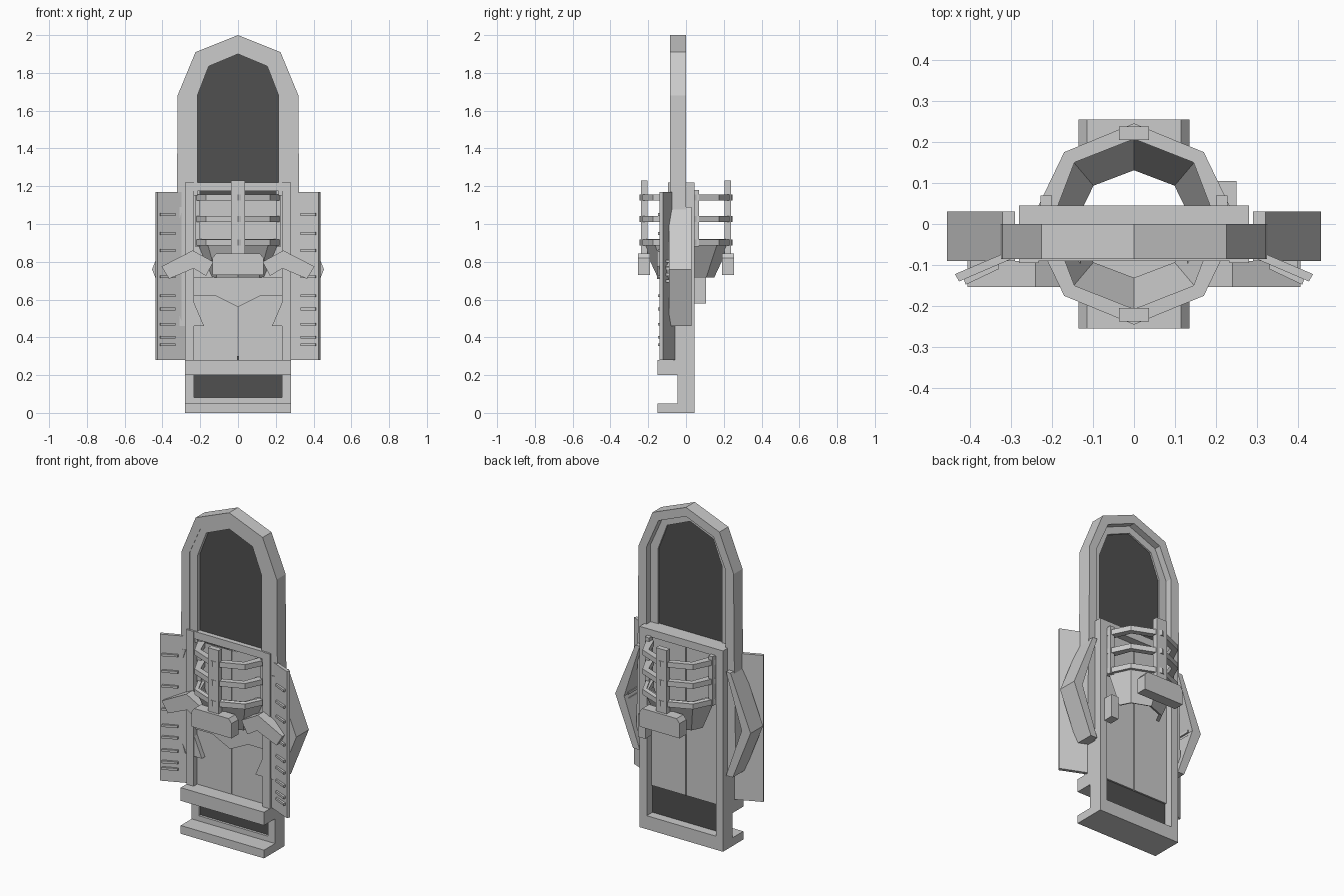
import bpy, bmesh
from mathutils import Vector

if "Cube" in bpy.data.objects:
    bpy.data.objects.remove(bpy.data.objects["Cube"])

dark = bpy.data.materials.new("dark_void")
dark.diffuse_color = (0.08, 0.08, 0.08, 1)
dark.use_nodes = True
dark.node_tree.nodes["Principled BSDF"].inputs["Base Color"].default_value = dark.diffuse_color


def extrude(name, pts, offset, mat=None):
    """Extrude a planar 3D outline along an offset vector."""
    bm = bmesh.new()
    face = bm.faces.new([bm.verts.new(p) for p in pts])
    ret = bmesh.ops.extrude_face_region(bm, geom=[face])
    moved = [g for g in ret["geom"] if isinstance(g, bmesh.types.BMVert)]
    bmesh.ops.translate(bm, verts=moved, vec=Vector(offset))
    bmesh.ops.recalc_face_normals(bm, faces=bm.faces)
    me = bpy.data.meshes.new(name)
    bm.to_mesh(me)
    bm.free()
    ob = bpy.data.objects.new(name, me)
    bpy.context.collection.objects.link(ob)
    if mat:
        me.materials.append(mat)
    return ob


def slab(name, xz, y0, y1, mat=None):
    return extrude(name, [(x, y0, z) for x, z in xz], (0, y1 - y0, 0), mat)


def plan(name, xy, z0, z1):
    return extrude(name, [(x, y, z0) for x, y in xy], (0, 0, z1 - z0))


def box(name, x0, x1, y0, y1, z0, z1, mat=None):
    return slab(name, [(x0, z0), (x1, z0), (x1, z1), (x0, z1)], y0, y1, mat)


def both(pts, s):
    return [(s * a, b) for a, b in pts]


def arch(half):
    """Close a right-hand outline over the centre line."""
    return half + [(-a, b) for a, b in reversed(half) if a > 0]


# Arch surround with a stepped back rim
outer = arch([(0.335, 0.46), (0.322, 1.3), (0.32, 1.68), (0.225, 1.91), (0, 2.0)])
middle = arch([(0.265, 0.46), (0.265, 1.69), (0.185, 1.87), (0, 1.945)])
inner = arch([(0.215, 1.15), (0.215, 1.68), (0.155, 1.835), (0, 1.9)])
mid_low = arch([(0.27, 1.15), (0.27, 1.69), (0.19, 1.875), (0, 1.95)])
slab("arch_surround", outer + middle[::-1], -0.085, 0)
slab("arch_inner_rim", mid_low + inner[::-1], -0.083, -0.04)
slab("arch_void", mid_low, -0.06, -0.05, dark)

# Lower frame, sill, steps and closed door leaves
for s in (-1, 1):
    xa, xb = sorted((s * 0.232, s * 0.28))
    box("frame_post", xa, xb, -0.045, 0.045, 0, 1.22)
    box("frame_front_post", xa, xb, -0.095, -0.045, 0.28, 1.22)
    xa, xb = sorted((s * 0.002, s * 0.234))
    box("door_leaf", xa, xb, -0.06, 0, 0.25, 1.2)
box("frame_head", -0.28, 0.28, -0.09, 0.045, 1.175, 1.22)
box("frame_sill", -0.28, 0.28, -0.045, 0.045, 0, 0.082)
box("lower_void", -0.235, 0.235, -0.03, -0.01, 0.05, 0.3, dark)
box("lower_step", -0.28, 0.28, -0.15, -0.04, 0, 0.05)
box("upper_step", -0.28, 0.28, -0.15, -0.04, 0.2, 0.28)
slab("chevron_band", [(-0.235, 0.72), (-0.235, 0.62), (-0.12, 0.62), (0, 0.56),
                      (0.12, 0.62), (0.235, 0.62), (0.235, 0.72)], -0.075, -0.05)
box("back_latch", 0.2, 0.25, 0.04, 0.105, 0.58, 0.72)

for s in (-1, 1):
    # Angular side bows
    slab("side_bow", both([(0.32, 1.09), (0.455, 0.76), (0.335, 0.46), (0.29, 0.46),
                           (0.395, 0.76), (0.29, 1.09)], s), -0.09, 0.03)
    # Folded side wings with rows of pins
    plan("side_wing", both([(0.275, -0.075), (0.285, -0.058), (0.436, -0.122),
                            (0.426, -0.14)], s), 0.28, 1.17)
    for z in (1.05, 0.95, 0.86, 0.72, 0.62, 0.55, 0.47, 0.4, 0.36):
        plan("wing_pin", both([(0.33, -0.11), (0.41, -0.148), (0.415, -0.132),
                               (0.33, -0.09)], s), z - 0.007, z + 0.007)
    # Small finger grips behind the wings
    for i in range(4):
        z = 0.69 + i * 0.035
        plan("finger", both([(0.31, -0.08), (0.40, -0.11), (0.40, 0.0), (0.385, 0.0),
                             (0.385, -0.09), (0.31, -0.06)], s), z, z + 0.015)
    # Wedges inside the frame and splayed hip blades
    slab("frame_wedge", both([(0.24, 0.6), (0.18, 0.46), (0.24, 0.46)], s), -0.09, -0.05)
    slab("hip_blade", both([(0.13, 0.8), (0.24, 0.86), (0.405, 0.775), (0.365, 0.71),
                            (0.235, 0.765), (0.17, 0.725)], s), -0.153, -0.09)

# Rib cages, funnels and breast blocks on front and back
out_half = [(0.235, 0.04), (0.17, 0.175), (0, 0.245)]
in_half = [(0.187, 0.04), (0.145, 0.15), (0, 0.207)]
ring = arch(out_half) + arch(in_half)[::-1]
for side, s in (("front", -1), ("back", 1)):
    for z in (1.125, 1.01, 0.885):
        plan(side + "_rib", [(x, s * y) for x, y in ring], z, z + 0.032)
    y0, y1 = sorted((s * 0.205, s * 0.238))
    box(side + "_spine", -0.036, 0.036, y0, y1, 0.83, 1.23)
    y0, y1 = sorted((s * 0.19, s * 0.255))
    slab(side + "_centre_block", [(-0.135, 0.73), (0.135, 0.73), (0.135, 0.82),
                                  (0.115, 0.845), (-0.115, 0.845), (-0.135, 0.82)], y0, y1)

    # Open funnel lofted from the lowest rib, thickened by a modifier
    top = arch([(0.22, 0.04), (0.16, 0.165), (0, 0.232)])
    low = arch([(0.135, 0.04), (0.105, 0.10), (0, 0.14)])
    verts = [(x, s * y, 0.917) for x, y in top] + [(x, s * y, 0.72) for x, y in low]
    faces = [(i, i + 1, i + 6, i + 5) for i in range(4)]
    me = bpy.data.meshes.new(side + "_funnel")
    me.from_pydata(verts, [], faces)
    ob = bpy.data.objects.new(side + "_funnel", me)
    bpy.context.collection.objects.link(ob)
    mod = ob.modifiers.new("thickness", "SOLIDIFY")
    mod.thickness, mod.offset = 0.02, 0

    # Short hinge pegs at the rib ends
    for m in (-1, 1):
        xa, xb = sorted((m * 0.2, m * 0.228))
        y0, y1 = sorted((s * 0.03, s * 0.07))
        box(side + "_rib_peg", xa, xb, y0, y1, 0.88, 1.18)
